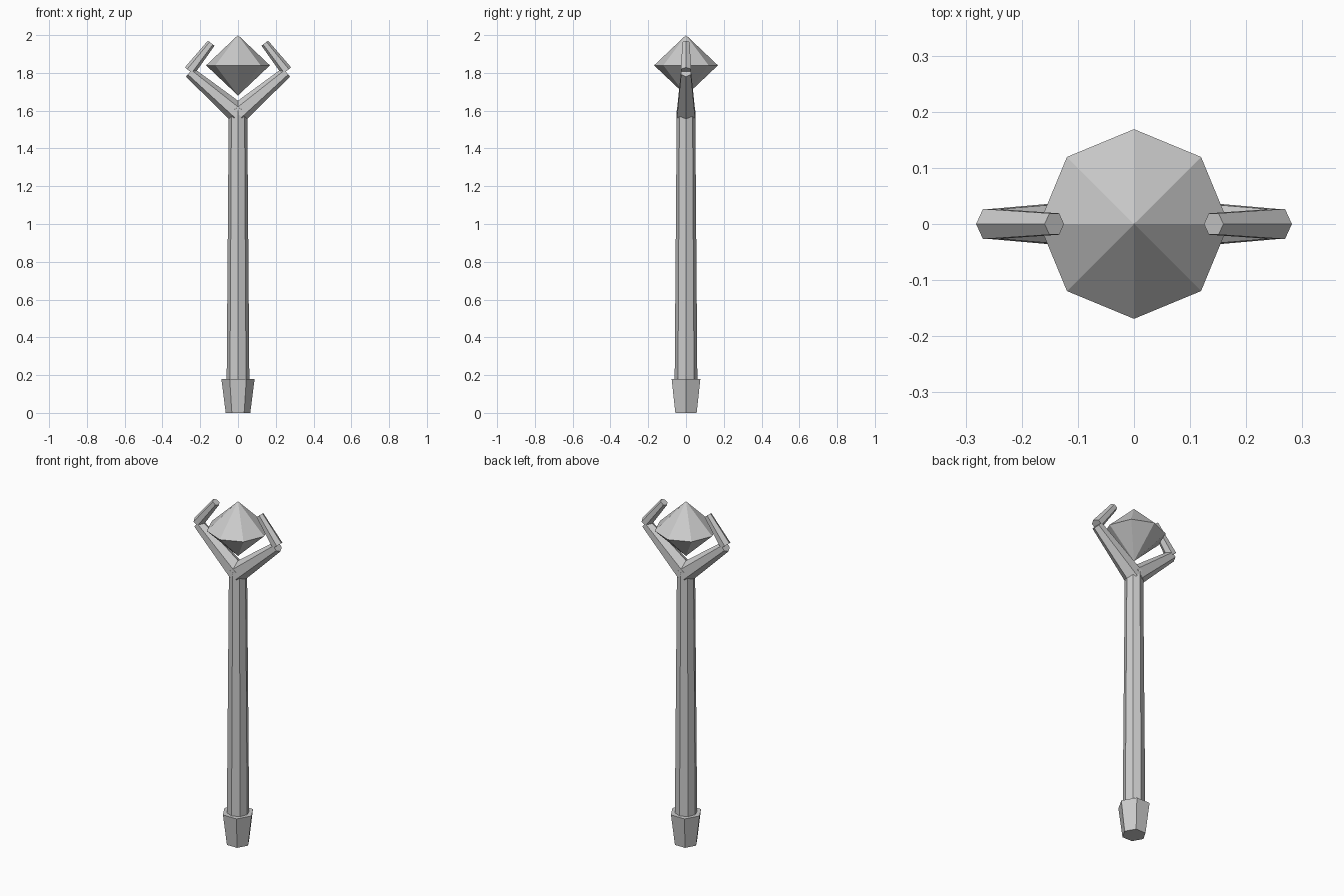
import bpy
import bmesh
import math
from mathutils import Vector

default_cube = bpy.data.objects.get("Cube")
if default_cube:
    bpy.data.objects.remove(default_cube)

grey = bpy.data.materials.new("plain grey")
grey.use_nodes = True
grey.diffuse_color = (0.6, 0.6, 0.6, 1)
grey.node_tree.nodes["Principled BSDF"].inputs["Base Color"].default_value = (0.6, 0.6, 0.6, 1)


def add_tapered(name, start, end, r_start, r_end, sides):
    """Flat-shaded tapered prism; one corner lies in the XZ plane."""
    start, end = Vector(start), Vector(end)
    axis = (end - start).normalized()
    v = Vector((0, 1, 0))
    u = v.cross(axis)
    bm = bmesh.new()
    rings = []
    for centre, radius in ((start, r_start), (end, r_end)):
        ring = []
        for i in range(sides):
            a = math.tau * i / sides
            ring.append(bm.verts.new(centre + radius * (u * math.cos(a) + v * math.sin(a))))
        rings.append(ring)
    low, high = rings
    for i in range(sides):
        j = (i + 1) % sides
        bm.faces.new((low[i], low[j], high[j], high[i]))
    bm.faces.new(low[::-1])
    bm.faces.new(high)
    # Collapse a zero-radius end into a point
    bmesh.ops.remove_doubles(bm, verts=bm.verts, dist=1e-5)
    bmesh.ops.recalc_face_normals(bm, faces=bm.faces)
    mesh = bpy.data.meshes.new(name)
    bm.to_mesh(mesh)
    bm.free()
    mesh.materials.append(grey)
    obj = bpy.data.objects.new(name, mesh)
    bpy.context.collection.objects.link(obj)
    return obj


# Pommel and shaft
add_tapered("pommel", (0, 0, 0), (0, 0, 0.18), 0.065, 0.088, 6)
add_tapered("shaft", (0, 0, 0.05), (0, 0, 1.6), 0.061, 0.049, 8)

# Forked prongs on both sides, each a lower arm and an inward-bent tip
for side, s in (("left", 1), ("right", -1)):
    add_tapered(side + "_lower_prong", (0, 0, 1.585), (s * 0.256, 0, 1.803), 0.055, 0.03, 6)
    add_tapered(side + "_prong_tip", (s * 0.257, 0, 1.81), (s * 0.142, 0, 1.957), 0.031, 0.022, 6)

# Floating crystal: two pyramids sharing one girdle
bm = bmesh.new()
girdle = [bm.verts.new((0.169 * math.cos(math.tau * i / 8), 0.169 * math.sin(math.tau * i / 8), 1.84))
          for i in range(8)]
top, bottom = bm.verts.new((0, 0, 2)), bm.verts.new((0, 0, 1.68))
for i in range(8):
    a, b = girdle[i], girdle[(i + 1) % 8]
    bm.faces.new((a, b, top))
    bm.faces.new((b, a, bottom))
mesh = bpy.data.meshes.new("crystal")
bm.to_mesh(mesh)
bm.free()
mesh.materials.append(grey)
bpy.context.collection.objects.link(bpy.data.objects.new("crystal", mesh))
